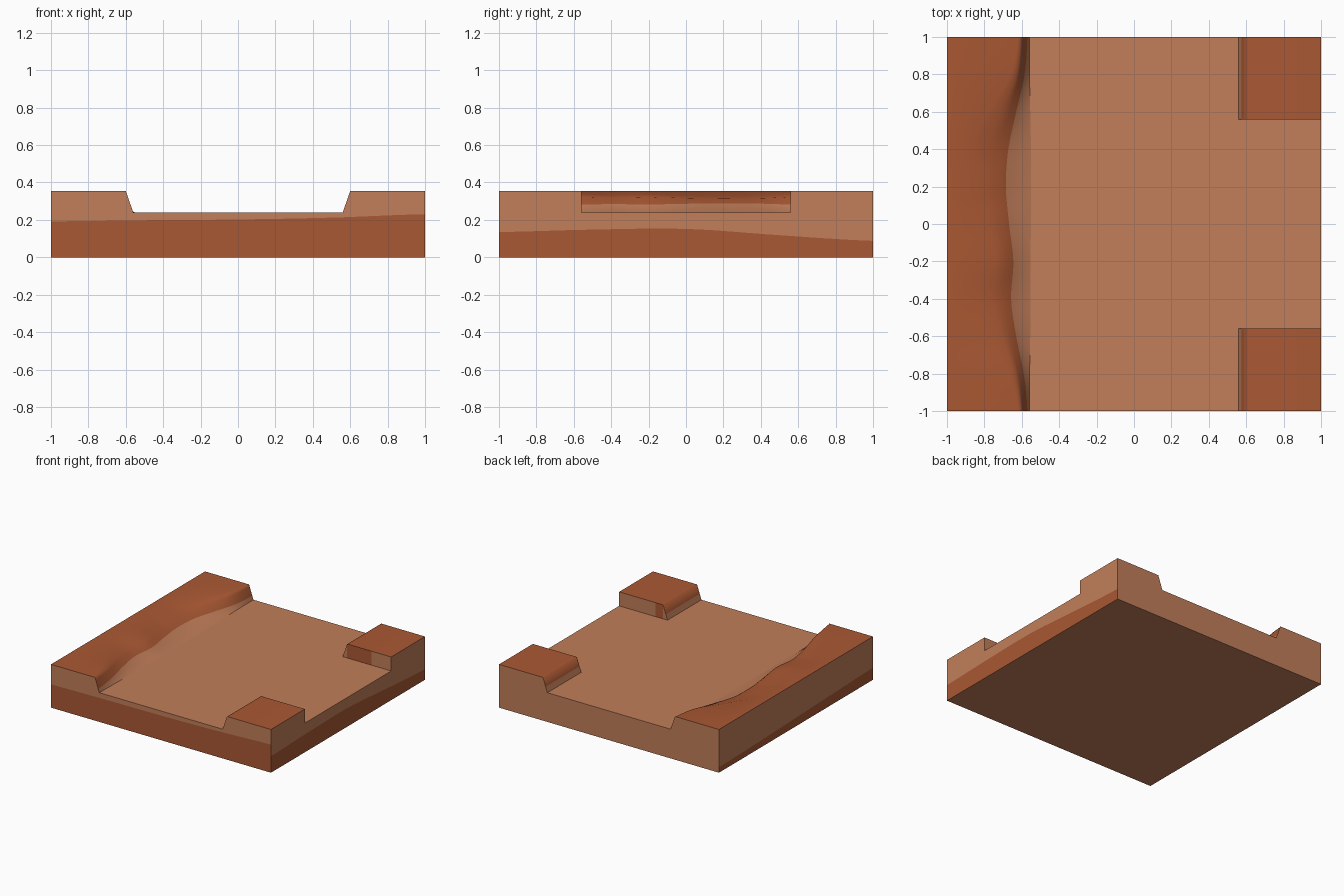
import bpy, bmesh
from mathutils import Vector

if "Cube" in bpy.data.objects:
    bpy.data.objects.remove(bpy.data.objects["Cube"])

H, FLOOR, GAP = 0.355, 0.24, 0.56


def material(name, rgb):
    m = bpy.data.materials.new(name)
    m.diffuse_color = (*rgb, 1)
    m.use_nodes = True
    m.node_tree.nodes["Principled BSDF"].inputs["Base Color"].default_value = m.diffuse_color
    return m


MATS = [material("light_sandstone", (0.539, 0.209, 0.102)),
        material("rust_earth", (0.402, 0.098, 0.033))]


def loft(name, rows, out, colour, smooth=False):
    """Skin between rows of points; colour(i, j, centre) gives the material."""
    bm = bmesh.new()
    grid = [[bm.verts.new(p) for p in r] for r in rows]
    for i in range(len(grid) - 1):
        for j in range(len(grid[i]) - 1):
            f = bm.faces.new((grid[i][j], grid[i][j + 1],
                              grid[i + 1][j + 1], grid[i + 1][j]))
            f.normal_update()
            if f.normal.dot(Vector(out)) < 0:
                f.normal_flip()
            f.material_index = colour(i, j, f.calc_center_median())
            f.smooth = smooth
    me = bpy.data.meshes.new(name)
    bm.to_mesh(me)
    bm.free()
    ob = bpy.data.objects.new(name, me)
    for m in MATS:
        me.materials.append(m)
    bpy.context.collection.objects.link(ob)
    return ob


def curve(vals, t):
    """Catmull-Rom through evenly spaced values, t in 0..1."""
    n = len(vals) - 1
    i = min(int(t * n), n - 1)
    u = t * n - i
    a, b, c, d = (vals[max(0, min(n, k))] for k in range(i - 1, i + 3))
    return b + 0.5 * u * (c - a + u * (2*a - 5*b + 4*c - d + u * (3*(b - c) + d - a)))


def tan(*_):
    return 0


# Floor and underside
loft("floor", [[(x, y, FLOOR) for y in (-1, 1)] for x in (-GAP, GAP)], (0, 0, 1), tan)
loft("gap_floor", [[(x, y, FLOOR) for y in (-GAP, GAP)] for x in (GAP, 1)], (0, 0, 1), tan)
loft("underside", [[(x, y, 0) for y in (-1, 1)] for x in (-1, 1)], (0, 0, -1), tan)

# Left bank: sharp at the ends, eroded into a ledge in the middle
edge = [-.57, -.59, -.63, -.657, -.645, -.668, -.685, -.672, -.63, -.585, -.57]
end = [(-1, H), (-.62, H), (-.603, .352), (-.596, .338), (-.57, .27), (-.56, FLOOR)]
mid = [(-1, H), (-.90, H), (-.80, .327), (-.72, .314), (-.68, .288), (-.55, FLOOR)]
rows = []
for k in range(61):
    t = k / 60
    xb = curve(edge, t)
    b = max(0, min(1, (-.57 - xb) / .11))
    row = []
    for n, (e, m) in enumerate(zip(end, mid)):
        x = xb if n == 4 else e[0] + (m[0] - e[0]) * b
        row.append((x, -1 + 2 * t, e[1] + (m[1] - e[1]) * b))
    rows.append(row)
loft("left_bank", rows, (0.3, 0, 1), lambda i, j, c: 0 if j == 4 else 1, True)

# Right corner blocks with sloped inner side and upright gap wall
slope = [(1, H), (.625, H), (.6, H - .002), (.576, .285), (.56, FLOOR)]
for s, label, stain in ((-1, "front", .67), (1, "back", .82)):
    loft(label + "_corner_top", [[(x, s * y, z) for x, z in slope] for y in (GAP, 1)],
         (-.3, 0, 1), lambda i, j, c: 0 if j == 3 else 1, True)
    xs = [(.56, FLOOR), (.6, H), (stain, H), (1, H)]
    loft(label + "_gap_wall", [[(x, s * GAP, FLOOR), (x, s * GAP, z)] for x, z in xs],
         (0, -s, 0), lambda i, j, c: 1 if i == 1 else 0)


# Outer walls: rust earth layer under sandstone
def wall(name, stations, place, band, out):
    """stations: (position, top height); band: layer heights from -1 to 1."""
    rows = [[place(p, 0), place(p, curve(band, (p + 1) / 2)), place(p, z)]
            for p, z in stations]
    loft(name, rows, out, lambda i, j, c: 1 if j == 0 else 0)


def steps(a, b, z, n=8):
    return [(a + (b - a) * k / n, z) for k in range(n + 1)]


ends = steps(-1, -.6, H) + steps(-GAP, GAP, FLOOR) + steps(.6, 1, H)
wall("front_wall", ends, lambda p, z: (p, -1, z), [.192, .198, .202, .212, .23], (0, -1, 0))
loft("back_wall", [[(p, 1, 0), (p, 1, z)] for p, z in ends], (0, 1, 0), tan)
wall("left_wall", steps(-1, 1, H), lambda p, z: (-1, p, z), [.1, .085, .07, .055, .045], (-1, 0, 0))
for label, st in (("front", steps(-1, -GAP, H)), ("middle", steps(-GAP, GAP, FLOOR)),
                  ("back", steps(GAP, 1, H))):
    wall("right_wall_" + label, st, lambda p, z: (1, p, z), [.135, .148, .152, .118, .088], (1, 0, 0))
